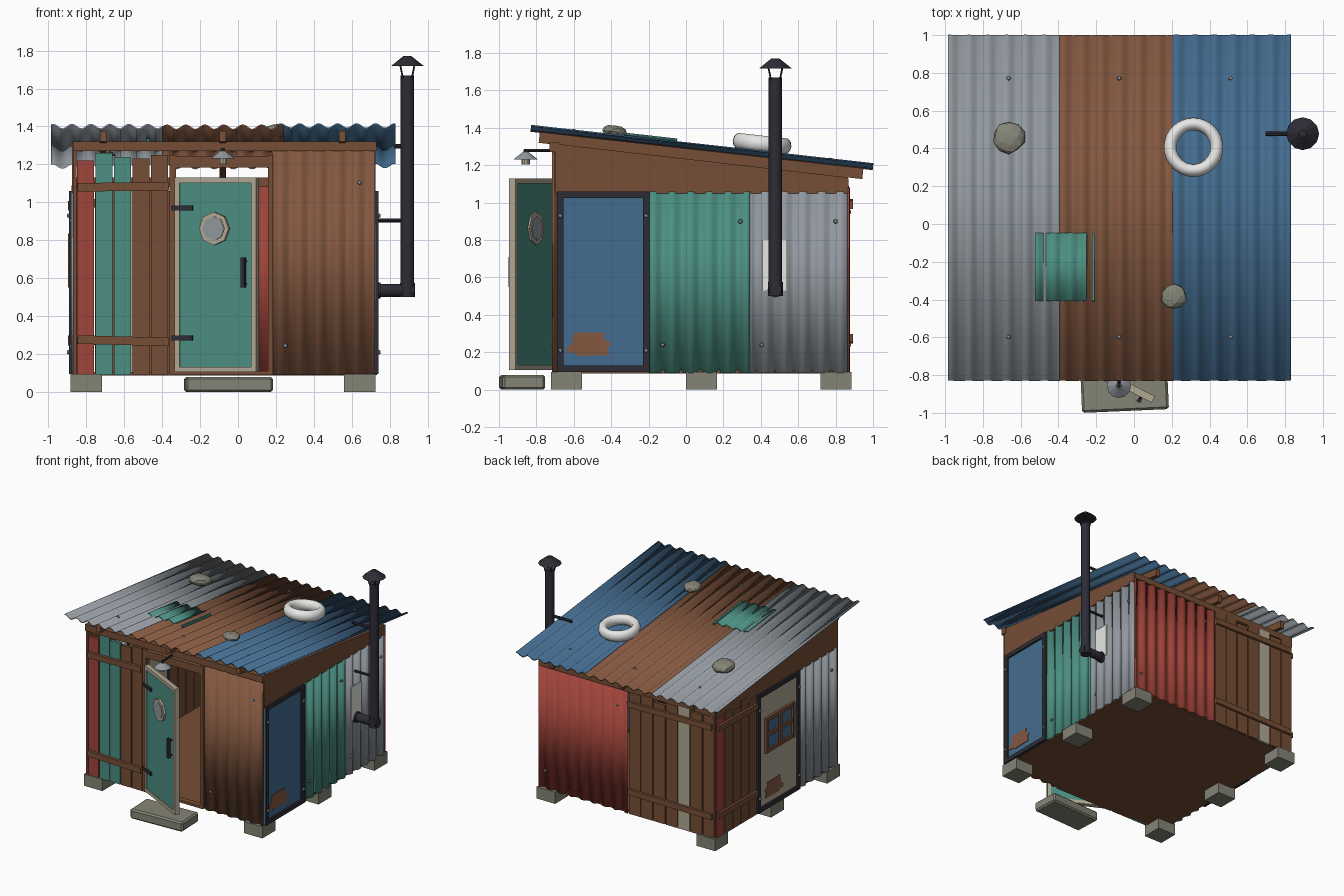
import bpy, bmesh, math, random
from mathutils import Matrix, Vector

if "Cube" in bpy.data.objects:
    bpy.data.objects.remove(bpy.data.objects["Cube"])

random.seed(4)

def material(name, r, g, b):
    m = bpy.data.materials.new(name)
    lin = lambda c: ((c / 255 + 0.055) / 1.055) ** 2.4
    m.diffuse_color = (lin(r), lin(g), lin(b), 1)
    m.use_nodes = True
    m.node_tree.nodes["Principled BSDF"].inputs["Base Color"].default_value = m.diffuse_color
    return m

TEAL = material("teal paint", 76, 143, 130)
BLUE = material("blue paint", 68, 108, 143)
RUST = material("rust brown metal", 132, 88, 64)
WOOD = material("brown wood", 118, 78, 54)
GREY = material("galvanised grey", 146, 153, 159)
RED = material("red paint", 160, 68, 58)
DARK = material("dark iron", 46, 44, 53)
BEIGE = material("beige paint", 178, 168, 148)
STONE = material("concrete", 132, 132, 118)
WHITE = material("white", 236, 236, 234)

def frame(origin, u, v, out):
    m = Matrix((u, v, out)).transposed().to_4x4()
    m.translation = origin
    return m

# Local frames: (across, along, outward)
WORLD = Matrix.Identity(4)
FRONT = frame((0, -0.70, 0), (1, 0, 0), (0, 0, 1), (0, -1, 0))
BACK = frame((0, 0.86, 0), (1, 0, 0), (0, 0, 1), (0, 1, 0))
RIGHT = frame((0.715, 0, 0), (0, 1, 0), (0, 0, 1), (1, 0, 0))
LEFT = frame((-0.865, 0, 0), (0, 1, 0), (0, 0, 1), (-1, 0, 0))
ROOF = frame((0, 0, 1.302), (1, 0, 0), (0, 1, -0.112), (0, 0.11, 0.99))
A = math.radians(27)
DOOR = frame((-0.325, -0.71, 0), (math.cos(A), -math.sin(A), 0), (0, 0, 1), (-math.sin(A), -math.cos(A), 0))

def finish(name, bm, M, mat, smooth=False):
    bm.transform(M)
    bmesh.ops.recalc_face_normals(bm, faces=bm.faces)
    me = bpy.data.meshes.new(name)
    bm.to_mesh(me)
    bm.free()
    me.materials.append(mat)
    if smooth:
        me.polygons.foreach_set("use_smooth", [True] * len(me.polygons))
    ob = bpy.data.objects.new(name, me)
    bpy.context.collection.objects.link(ob)
    return ob

def box(name, M, mat, u0, u1, v0, v1, o0, o1, rot=0, bevel=0):
    bm = bmesh.new()
    bmesh.ops.create_cube(bm, size=1)
    bm.transform(Matrix.Translation(((u0 + u1) / 2, (v0 + v1) / 2, (o0 + o1) / 2))
                 @ Matrix.Rotation(math.radians(rot), 4, 'Z') @ Matrix.Diagonal((u1 - u0, v1 - v0, o1 - o0, 1)))
    ob = finish(name, bm, M, mat)
    if bevel:
        b = ob.modifiers.new("bevel", 'BEVEL')
        b.width, b.segments = bevel, 1
    return ob

def rod(name, M, mat, p0, p1, r, r2=None, n=8, smooth=False):
    p0, p1 = Vector(p0), Vector(p1)
    bm = bmesh.new()
    bmesh.ops.create_cone(bm, cap_ends=True, segments=n, radius1=r, radius2=r if r2 is None else r2, depth=(p1 - p0).length)
    bm.transform(Matrix.Translation((p0 + p1) / 2) @ (p1 - p0).to_track_quat('Z', 'Y').to_matrix().to_4x4())
    ob = finish(name, bm, M, mat, smooth)
    if smooth:
        ob.data.set_sharp_from_angle(angle=math.radians(50))
    return ob

def plate(name, M, mat, pts, o0, o1):
    bm = bmesh.new()
    f = bm.faces.new([bm.verts.new((u, v, o0)) for u, v in pts])
    g = bmesh.ops.extrude_face_region(bm, geom=[f])["geom"]
    for e in g:
        if isinstance(e, bmesh.types.BMVert):
            e.co.z = o1
    return finish(name, bm, M, mat)

def sheet(name, M, mat, u0, u1, v0, v1, off=0, period=0.1, amp=0.012):
    # corrugated sheet with waves running along v
    bm = bmesh.new()
    n = round((u1 - u0) / period * 8)
    rows = []
    for v in (v0, v1):
        rows.append([bm.verts.new((u0 + (u1 - u0) * i / n, v,
                     off + amp * math.sin(2 * math.pi * (u0 + (u1 - u0) * i / n) / period))) for i in range(n + 1)])
    for i in range(n):
        bm.faces.new((rows[0][i], rows[0][i + 1], rows[1][i + 1], rows[1][i]))
    ob = finish(name, bm, M, mat, True)
    s = ob.modifiers.new("thickness", 'SOLIDIFY')
    s.thickness, s.offset = 0.008, 0

def screws(M, pts, out=0.01):
    for u, v in pts:
        rod("screw", M, GREY, (u, v, out), (u, v, out + 0.012), 0.013, 0.008)

def planks(name, M, u0, width, tops, mats):
    for i, (t, m) in enumerate(zip(tops, mats)):
        box(name, M, m, u0 + i * width, u0 + (i + 1) * width - 0.008, 0.09, t, -0.012, 0.012)

def framed_panel(name, M, mat, u0, u1):
    w = 0.035
    box(name, M, mat, u0, u1, 0.10, 1.05, -0.01, 0.01)
    for a, b in ((u0, u0 + w), (u1 - w, u1)):
        box(name + "_frame_side", M, DARK, a, b, 0.095, 1.06, -0.012, 0.025)
    for a in (0.095, 1.06 - w):
        box(name + "_frame_rail", M, DARK, u0 + w, u1 - w, a, a + w, -0.012, 0.025)
    screws(M, [(u, v) for u in (u0 + 0.018, u1 - 0.018) for v in (0.21, 0.93)], 0.024)

def rust_patch(M, u, v):
    pts = [(-.12, -.05), (-.07, -.05), (-.06, -.065), (.11, -.06), (.10, -.02), (.12, 0), (.08, .03), (.085, .06), (-.08, .06), (-.09, 0), (-.12, -.02)]
    plate("rust_patch", M, RUST, [(u + a, v + b) for a, b in pts], 0.008, 0.015)

# Footings, floor and step
for x in (-0.80, 0.643):
    for y in (-0.64, 0.083, 0.803):
        box("footing", WORLD, STONE, x - .083, x + .083, y - .083, y + .083, 0, 0.095)
box("floor", WORLD, WOOD, -0.86, 0.71, -0.69, 0.855, 0.088, 0.105)
box("door_step", WORLD, STONE, -0.28, 0.18, -0.99, -0.762, 0.0, 0.08, 2.5, 0.012)

# Front wall
planks("front_plank", FRONT, -0.85, 0.098, (1.22, 1.26, 1.24, 1.23, 1.25), (RED, TEAL, TEAL, WOOD, WOOD))
box("front_batten_top", FRONT, WOOD, -0.845, -0.365, 1.06, 1.105, 0.012, 0.035, 0.8)
box("front_batten_low", FRONT, WOOD, -0.845, -0.365, 0.248, 0.293, 0.012, 0.035, -1.5)
for a, b, t in ((-0.87, -0.852, 1.27), (-0.36, -0.328, 1.25), (0.158, 0.185, 1.25)):
    box("front_post", FRONT, WOOD, a, b, 0.09, t, -0.03, 0.015)
box("door_lintel", FRONT, WOOD, -0.36, 0.185, 1.185, 1.245, -0.03, 0.015)
box("door_sill", FRONT, WOOD, -0.36, 0.185, 0.09, 0.11, -0.03, 0.015)
box("front_beam", FRONT, WOOD, -0.87, 0.73, 1.27, 1.322, -0.02, 0.03)
sheet("front_sheet", FRONT, RUST, 0.18, 0.722, 0.09, 1.27)
screws(FRONT, [(0.64, 1.105), (0.25, 0.245)])

# Door hung open on its left edge
box("door", DOOR, TEAL, 0.015, 0.465, 0.115, 1.115, -0.012, 0.012)
for a, b in ((0, 0.028), (0.452, 0.48)):
    box("door_frame_side", DOOR, BEIGE, a, b, 0.105, 1.13, -0.018, 0.02)
for a in (0.105, 1.102):
    box("door_frame_rail", DOOR, BEIGE, 0.028, 0.452, a, a + 0.028, -0.018, 0.02)
rod("porthole_rim", DOOR, BEIGE, (0.235, 0.862, -0.022), (0.235, 0.862, 0.028), 0.088)
rod("porthole_glass", DOOR, GREY, (0.235, 0.862, -0.026), (0.235, 0.862, 0.032), 0.064)
box("door_handle", DOOR, DARK, 0.405, 0.427, 0.55, 0.71, 0.03, 0.05)
for z in (0.57, 0.69):
    rod("handle_mount", DOOR, DARK, (0.416, z, 0.01), (0.416, z, 0.035), 0.008)
for z in (0.285, 0.97):
    box("door_hinge", DOOR, DARK, -0.015, 0.105, z - 0.013, z + 0.013, 0.012, 0.027)

# Lamp over the door
rod("lamp_arm", WORLD, DARK, (-0.08, -0.70, 1.28), (-0.08, -0.865, 1.28), 0.008)
rod("lamp_neck", WORLD, DARK, (-0.08, -0.857, 1.255), (-0.08, -0.857, 1.285), 0.012)
rod("lamp_shade", WORLD, GREY, (-0.08, -0.857, 1.232), (-0.08, -0.857, 1.27), 0.064, 0.016, 12)
rod("lamp_bulb", WORLD, BEIGE, (-0.08, -0.857, 1.203), (-0.08, -0.857, 1.235), 0.022, n=10)

# Right wall
framed_panel("blue_panel", RIGHT, BLUE, -0.69, -0.195)
rust_patch(RIGHT, -0.52, 0.245)
sheet("right_teal_sheet", RIGHT, TEAL, -0.195, 0.34, 0.09, 1.06)
sheet("right_grey_sheet", RIGHT, GREY, 0.34, 0.865, 0.09, 1.06, 0.002)
screws(RIGHT, [(0.29, 0.90), (-0.125, 0.24), (0.80, 0.90), (0.405, 0.24)])
box("flue_plate", RIGHT, WHITE, 0.41, 0.54, 0.53, 0.80, 0.012, 0.021)

# Left wall
framed_panel("left_panel", LEFT, BEIGE, -0.205, 0.34)
rust_patch(LEFT, 0.12, 0.24)
box("window_glass", LEFT, BLUE, -0.11, 0.22, 0.57, 0.81, 0.008, 0.017)
for a in (-0.13, 0.04, 0.21):
    box("window_upright", LEFT, WOOD, a, a + 0.03, 0.55, 0.835, 0.01, 0.032)
for a in (0.55, 0.68, 0.805):
    box("window_rail", LEFT, WOOD, -0.10, 0.21, a, a + 0.03, 0.01, 0.03)
sheet("left_grey_sheet", LEFT, GREY, -0.70, -0.205, 0.09, 1.06)
screws(LEFT, [(-0.28, 0.24), (-0.62, 0.90)])
planks("left_plank", LEFT, 0.345, 0.104, (1.06, 1.09, 1.05, 1.08, 1.06), (WOOD, WOOD, WOOD, WOOD, RED))
for z in (0.25, 0.96):
    box("left_batten", LEFT, WOOD, 0.35, 0.85, z, z + 0.045, 0.012, 0.032, 0.8)

# Gable boards above both side walls
for M in (RIGHT, LEFT):
    plate("gable_board", M, WOOD, [(-0.70, 1.05), (0.865, 1.05), (0.865, 1.135), (-0.70, 1.315)], -0.012, 0.01)

# Back wall
sheet("back_red_sheet", BACK, RED, -0.085, 0.72, 0.09, 1.08)
screws(BACK, [(0.01, 0.95), (0.66, 0.24)])
planks("back_plank", BACK, -0.865, 0.111, (1.08, 1.07, 1.09, 1.08, 1.06, 1.09, 1.08), (WOOD, WOOD, BEIGE, WOOD, WOOD, WOOD, WOOD))
for z, r in ((0.25, 0.6), (0.97, -0.6)):
    box("back_batten", BACK, WOOD, -0.85, -0.095, z, z + 0.045, 0.012, 0.032, r)
box("back_beam", BACK, WOOD, -0.87, 0.72, 1.08, 1.13, -0.035, 0.008)

# Roof: rafters and three overlapping sheets
for x in (-0.71, -0.08, 0.55):
    box("rafter", ROOF, WOOD, x - 0.018, x + 0.018, -0.78, 0.95, -0.07, -0.012)
sheet("roof_grey_sheet", ROOF, GREY, -0.985, -0.395, -0.83, 1.0, 0.003)
sheet("roof_rust_sheet", ROOF, RUST, -0.40, 0.24, -0.83, 1.0, 0)
sheet("roof_blue_sheet", ROOF, BLUE, 0.205, 0.83, -0.83, 1.0, 0.006)
screws(ROOF, [(x, y) for x in (-0.665, -0.078, 0.512) for y in (-0.6, 0.77)], 0.012)
sheet("roof_patch", ROOF, TEAL, -0.525, -0.25, -0.41, -0.05, 0.022, 0.09, 0.01)
box("roof_patch_edge", ROOF, TEAL, -0.222, -0.208, -0.41, -0.05, 0.0, 0.018)

# Rocks holding the roof down
for u, v, r in ((-0.662, 0.455, 0.088), (0.212, -0.388, 0.07)):
    bm = bmesh.new()
    bmesh.ops.create_icosphere(bm, subdivisions=2, radius=r)
    for q in bm.verts:
        q.co *= random.uniform(0.9, 1.04)
        q.co.z *= 0.5
    finish("roof_rock", bm, ROOF @ Matrix.Translation((u, v, 0.035)), STONE)

# White ring lying on the roof
bm = bmesh.new()
N, K = 32, 10
ring = [[bm.verts.new(((0.123 + 0.034 * math.cos(b)) * math.cos(a), (0.123 + 0.034 * math.cos(b)) * math.sin(a), 0.044 * math.sin(b)))
         for b in (2 * math.pi * j / K for j in range(K))] for a in (2 * math.pi * i / N for i in range(N))]
for i in range(N):
    for j in range(K):
        bm.faces.new((ring[i][j], ring[(i + 1) % N][j], ring[(i + 1) % N][(j + 1) % K], ring[i][(j + 1) % K]))
finish("roof_ring", bm, ROOF @ Matrix.Translation((0.315, 0.40, 0.06)), WHITE, True)

# Stove pipe with elbow, brackets and rain cap
PX, PY = 0.893, 0.478
rod("stove_pipe", WORLD, DARK, (PX, PY, 0.50), (PX, PY, 1.67), 0.036, n=12, smooth=True)
rod("pipe_elbow", WORLD, DARK, (0.70, PY, 0.535), (0.93, PY, 0.535), 0.034, n=12, smooth=True)
rod("pipe_collar", WORLD, DARK, (PX, PY, 0.50), (PX, PY, 0.575), 0.04, n=12, smooth=True)
rod("wall_collar", WORLD, DARK, (0.72, PY, 0.535), (0.75, PY, 0.535), 0.042, n=12, smooth=True)
rod("pipe_bracket_low", WORLD, DARK, (0.72, PY, 0.905), (PX, PY, 0.905), 0.01)
rod("pipe_bracket_high", WORLD, DARK, (0.695, PY, 1.295), (PX, PY, 1.295), 0.012)
for i in range(4):
    a = math.pi / 4 + i * math.pi / 2
    c, s = math.cos(a), math.sin(a)
    rod("cap_leg", WORLD, DARK, (PX + .032 * c, PY + .032 * s, 1.65), (PX + .055 * c, PY + .055 * s, 1.73), 0.005, n=6)
rod("rain_cap", WORLD, DARK, (PX, PY, 1.718), (PX, PY, 1.772), 0.087, 0.02, 12)
